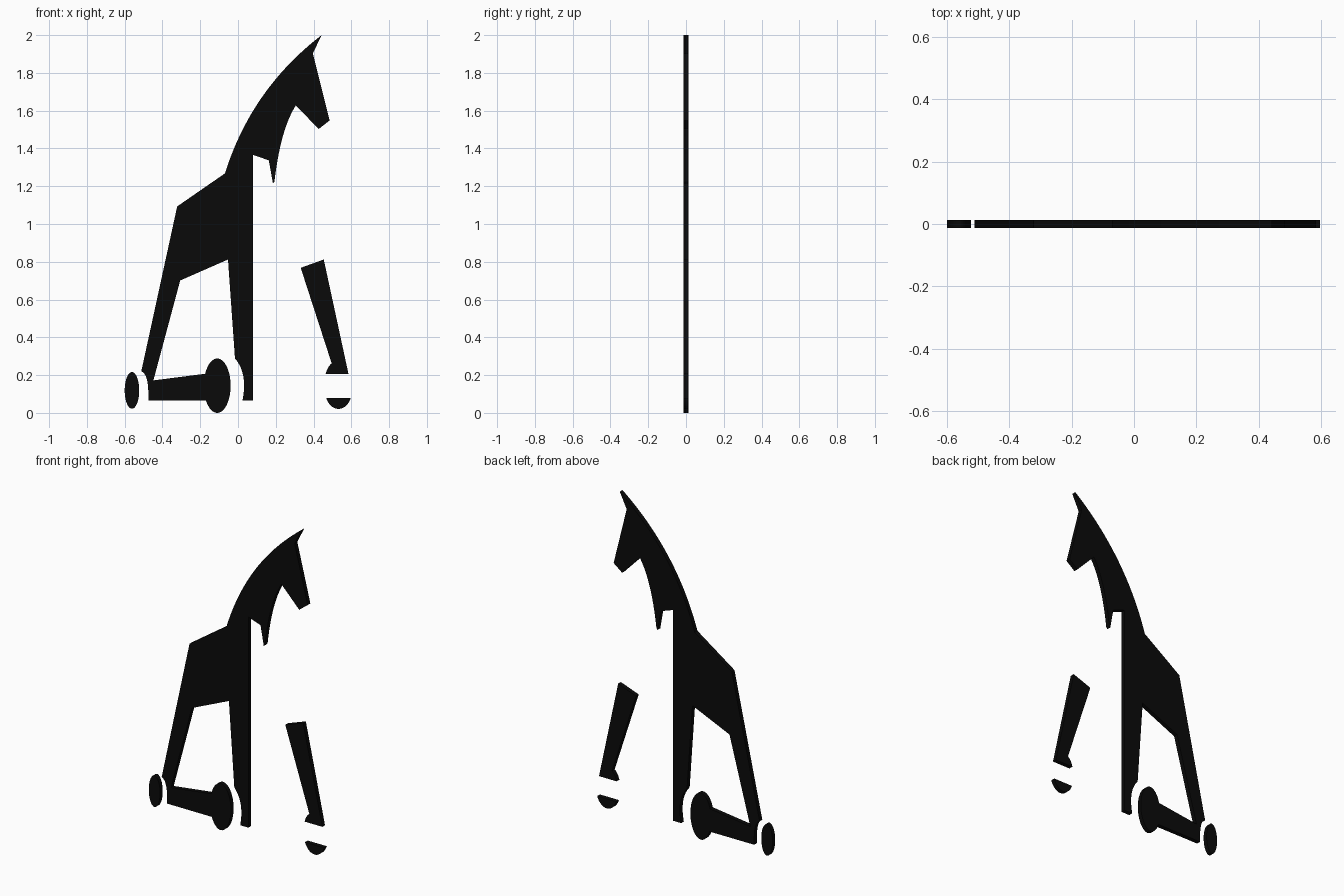
import bpy, bmesh
from math import sin, cos, radians

if "Cube" in bpy.data.objects:
    bpy.data.objects.remove(bpy.data.objects["Cube"])

T = 0.026  # sheet thickness

mat = bpy.data.materials.new("black")
mat.diffuse_color = (0.003, 0.003, 0.003, 1)
mat.use_nodes = True
mat.node_tree.nodes["Principled BSDF"].inputs["Base Color"].default_value = mat.diffuse_color


def bezier(a, c, b, n=14):
    """Quadratic curve from a to b pulled towards c."""
    return [tuple((1 - t) ** 2 * p + 2 * t * (1 - t) * q + t * t * r
                  for p, q, r in zip(a, c, b))
            for t in (i / n for i in range(n + 1))]


def arc(cx, cz, rx, rz, a0, a1, n=40):
    """Elliptical arc between two angles in degrees."""
    angles = [radians(a0 + (a1 - a0) * i / n) for i in range(n + 1)]
    return [(cx + rx * cos(a), cz + rz * sin(a)) for a in angles]


def plate(name, outline):
    """Cut a flat plate of thickness T from an x-z outline."""
    bm = bmesh.new()
    face = bm.faces.new([bm.verts.new((x, -T / 2, z)) for x, z in outline])
    ext = bmesh.ops.extrude_face_region(bm, geom=[face], use_keep_orig=True)
    moved = [v for v in ext["geom"] if isinstance(v, bmesh.types.BMVert)]
    bmesh.ops.translate(bm, verts=moved, vec=(0, T, 0))
    bmesh.ops.triangulate(bm, faces=[f for f in bm.faces if len(f.verts) > 4])
    bmesh.ops.recalc_face_normals(bm, faces=bm.faces)
    me = bpy.data.meshes.new(name)
    bm.to_mesh(me)
    bm.free()
    me.materials.append(mat)
    ob = bpy.data.objects.new(name, me)
    bpy.context.collection.objects.link(ob)
    return ob


# Body: neck, head, pole, back leg, axle bar and near wheel in one outline
body = bezier((-0.069, 1.268), (0.071, 1.715), (0.443, 2.0), 24)      # mane
body += [(0.396, 1.903), (0.485, 1.548), (0.427, 1.503)]              # ear, muzzle
body += bezier((0.306, 1.628), (0.225, 1.50), (0.193, 1.225))         # throat
body += [(0.185, 1.215), (0.163, 1.337), (0.08, 1.366), (0.08, 0.066)]  # chest, pole
body += bezier((0.024, 0.066), (0.052, 0.21), (-0.016, 0.288))        # wheel gap
body += [(-0.053, 0.812), (-0.306, 0.701), (-0.448, 0.172)]           # belly, leg
body += arc(-0.11, 0.144, 0.071, 0.144, 154, -147)                    # near wheel
body += bezier((-0.475, 0.066), (-0.470, 0.205), (-0.512, 0.22))      # bar end
body += [(-0.322, 1.093)]                                             # rump
plate("body", body)

# Far wheel
plate("far_wheel", arc(-0.5615, 0.119, 0.0385, 0.097, 0, 354, 59))

# Detached front leg with notched foot
plate("front_leg", [(0.332, 0.768), (0.454, 0.812), (0.585, 0.206)]
      + bezier((0.464, 0.206), (0.474, 0.245), (0.496, 0.262)))

# Lower rim of the front wheel
plate("front_wheel_rim", arc(0.532, 0.119, 0.071, 0.098, -23.5, -156.5, 24))
